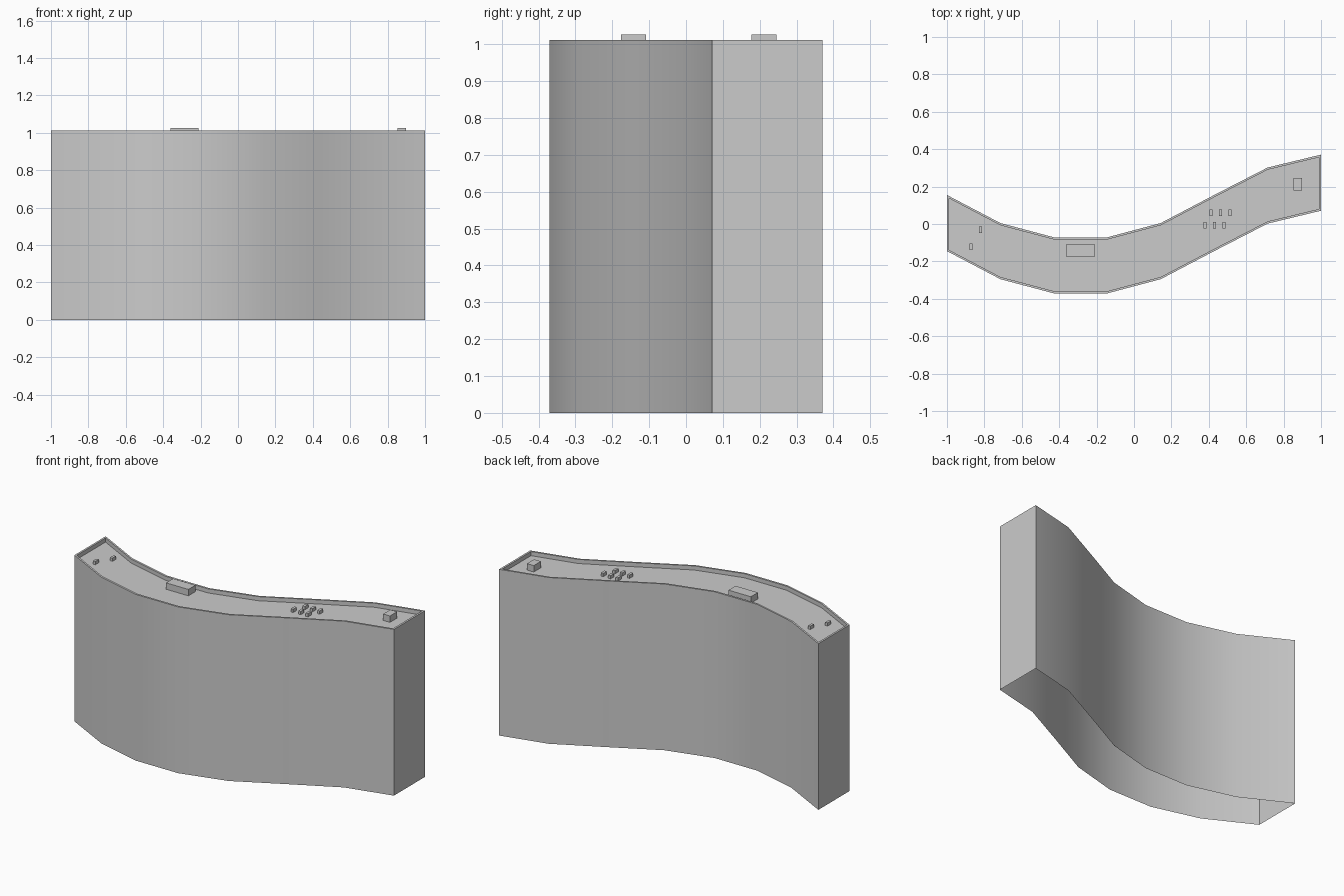
import bpy, bmesh
from mathutils import Matrix

if "Cube" in bpy.data.objects:
    bpy.data.objects.remove(bpy.data.objects["Cube"])

# Wavy centre profile: back edge at evenly spaced x, front edge is 0.3 forward
BACK_Y = [0.155, 0.005, -0.071, -0.071, 0.005, 0.155, 0.302, 0.371]
DEPTH, RIM, TOP, FLOOR = 0.3, 0.012, 1.012, 0.987
XS = [-1 + 2 * i / 7 for i in range(8)]


def loop_points(inset):
    """Closed outline of the counter, moved inward by inset."""
    pts = list(zip(XS, BACK_Y))
    for end, nxt in ((0, 1), (-1, -2)):
        (x0, y0), (x1, y1) = pts[end], pts[nxt]
        t = inset / abs(x1 - x0)
        pts[end] = (x0 + (x1 - x0) * t, y0 + (y1 - y0) * t)
    front = [(x, y - DEPTH + inset) for x, y in pts]
    back = [(x, y - inset) for x, y in pts]
    return front + back[::-1]


def finish(bm, name):
    me = bpy.data.meshes.new(name)
    bm.to_mesh(me)
    bm.free()
    ob = bpy.data.objects.new(name, me)
    bpy.context.collection.objects.link(ob)
    return ob


def box(name, x, y, sx, sy, top):
    bm = bmesh.new()
    bmesh.ops.create_cube(bm, size=1, matrix=Matrix.Translation((x, y, (FLOOR + top) / 2))
                          @ Matrix.Diagonal((sx, sy, top - FLOOR, 1)))
    return finish(bm, name)


# Counter body: open-bottomed walls, raised rim and recessed top
bm = bmesh.new()
rings = [[bm.verts.new((x, y, z)) for x, y in loop_points(inset)]
         for inset, z in ((0, 0), (0, TOP), (RIM, TOP), (RIM, FLOOR))]
n = len(rings[0])
for a, b in zip(rings, rings[1:]):
    for i in range(n):
        j = (i + 1) % n
        bm.faces.new((a[i], a[j], b[j], b[i]))
top = rings[-1]
for i in range(7):
    bm.faces.new((top[i], top[i + 1], top[n - 2 - i], top[n - 1 - i]))
body = finish(bm, "counter_body")
bpy.context.view_layer.objects.active = body
body.select_set(True)
bpy.ops.object.shade_smooth_by_angle(angle=0.52)

# Large blocks standing above the rim
box("long_block", -0.286, -0.142, 0.15, 0.068, 1.026)
box("end_block", 0.876, 0.212, 0.046, 0.068, 1.026)

# Small blocks: two rows of three, plus a pair at the left end
for row, (x0, y) in enumerate(((0.38, -0.006), (0.412, 0.06))):
    for col in range(3):
        box(f"small_block_{row}_{col}", x0 + 0.05 * col, y, 0.016, 0.034, 1.007)
for i, (x, y) in enumerate(((-0.82, -0.031), (-0.872, -0.122))):
    box(f"left_block_{i}", x, y, 0.016, 0.034, 1.007)
